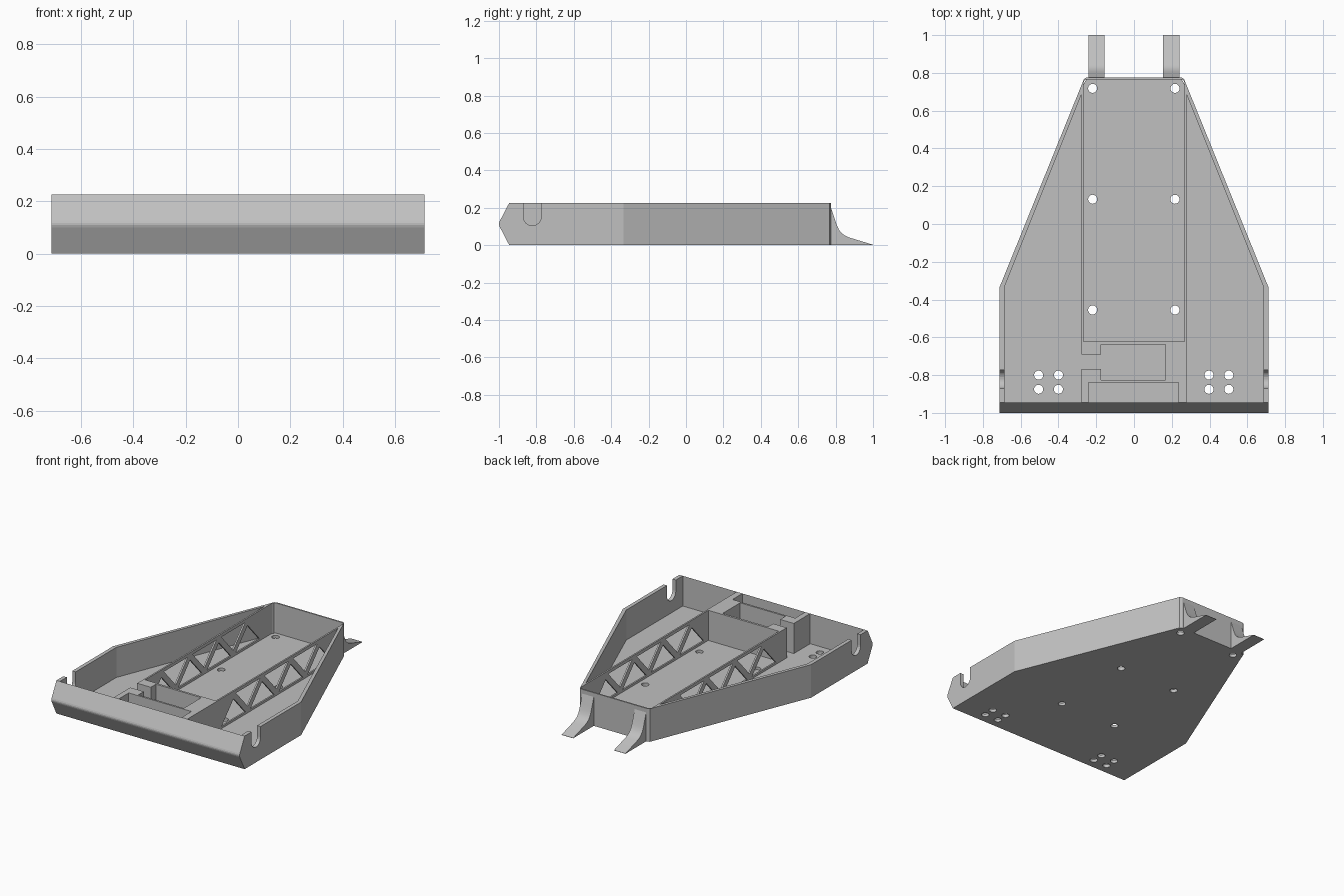
import bpy, bmesh, math
from mathutils import Vector

if "Cube" in bpy.data.objects:
    bpy.data.objects.remove(bpy.data.objects["Cube"], do_unlink=True)

H = 0.226        # wall height
FLOOR = 0.02     # floor thickness
FRONT = -0.945   # inner face of the front bumper
SHOULDER = -0.335  # where the sides begin to taper

grey = bpy.data.materials.new("plain grey")
grey.use_nodes = True
colour = (0.53, 0.53, 0.53, 1)
grey.diffuse_color = colour
grey.node_tree.nodes["Principled BSDF"].inputs["Base Color"].default_value = colour


def plate(name, outline, low, high, axis="z", holes=()):
    """Extrude an (x, y) outline along z, or a (y, z) outline along x, with holes."""
    if axis == "z":
        place, normal = (lambda a, b: (a, b, low)), Vector((0, 0, 1))
    else:
        place, normal = (lambda a, b: (low, a, b)), Vector((1, 0, 0))
    bm = bmesh.new()
    edges = []
    for loop in (outline, *holes):
        verts = [bm.verts.new(place(a, b)) for a, b in loop]
        edges += [bm.edges.new((verts[i - 1], verts[i])) for i in range(len(verts))]
    bmesh.ops.triangle_fill(bm, use_beauty=True, use_dissolve=False, edges=edges, normal=normal)
    grown = bmesh.ops.extrude_face_region(bm, geom=bm.faces[:], use_keep_orig=True)
    top = [g for g in grown["geom"] if isinstance(g, bmesh.types.BMVert)]
    bmesh.ops.translate(bm, verts=top, vec=normal * (high - low))
    bmesh.ops.recalc_face_normals(bm, faces=bm.faces[:])
    mesh = bpy.data.meshes.new(name)
    bm.to_mesh(mesh)
    bm.free()
    mesh.materials.append(grey)
    obj = bpy.data.objects.new(name, mesh)
    bpy.context.collection.objects.link(obj)
    return obj


def mirrored(half):
    return half + [(-x, y) for x, y in reversed(half)]


def arc(x, y, r, start, sweep, n):
    return [(x + r * math.cos(start + sweep * i / n), y + r * math.sin(start + sweep * i / n))
            for i in range(n + 1)]


def circle(x, y, r=0.024):
    return arc(x, y, r, 0, math.tau, 20)[:-1]


# Floor with screw holes
screws = [circle(x, y) for x in (-0.219, 0.217) for y in (-0.455, 0.131, 0.718)]
screws += [circle(x, y) for x in (-0.505, -0.4, 0.397, 0.502) for y in (-0.875, -0.8)]
plate("floor", mirrored([(0.7, FRONT), (0.7, SHOULDER), (0.265, 0.745), (0.25, 0.77)]),
      0, FLOOR, holes=screws)

# Tapered rear wall, one continuous band with softened corners
outer = [(0.712, SHOULDER), (0.272, 0.75), (0.265, 0.768), (0.25, 0.776)]
inner = [(0.686, SHOULDER), (0.278, 0.685), (0.267, 0.685), (0.267, 0.75),
         (0.262, 0.761), (0.25, 0.766)]
plate("rear_wall", mirrored(outer) + mirrored(inner)[::-1], 0, H)

# Straight side walls, each with a round-bottomed cable notch
notch = arc(-0.822, 0.152, 0.048, math.pi, math.pi, 12)
side = [(FRONT, 0), (FRONT, H), (-0.87, H), *notch, (-0.774, H), (SHOULDER, H), (SHOULDER, 0)]
plate("left_side_wall", side, 0.686, 0.712, "x")
plate("right_side_wall", side, -0.712, -0.686, "x")

# Truss walls beside the central bay
pitch, bar, low, high = 0.31, 0.026, 0.035, 0.204
drop = (high - low) * bar * 2 / pitch
openings = []
for i in range(7):
    y = -0.6 + i * pitch / 2
    base, tip = (low, high - drop) if i % 2 == 0 else (high, low + drop)
    openings.append([(y + bar, base), (y + pitch - bar, base), (y + pitch / 2, tip)])
truss = [(-0.622, 0.01), (0.685, 0.01), (0.685, H), (-0.622, H)]
plate("left_truss_wall", truss, 0.267, 0.278, "x", openings)
plate("right_truss_wall", truss, -0.278, -0.267, "x", openings)

# Front block: switch pocket with a side channel, and a pocket open to the bumper
block = [(0.278, -0.622), (-0.278, -0.622), (-0.278, -0.692), (-0.175, -0.692),
         (-0.175, -0.637), (0.168, -0.637), (0.168, -0.825), (-0.175, -0.825),
         (-0.175, -0.768), (-0.278, -0.768), (-0.278, FRONT), (-0.24, FRONT),
         (-0.24, -0.838), (0.235, -0.838), (0.235, FRONT), (0.278, FRONT)]
plate("switch_block", block, 0.01, H)

# Front bumper: wedge with a blunt ridge at mid height
wedge = [(FRONT, 0), (FRONT, H), (-0.997, 0.126), (-1, 0.117), (-1, 0.109), (-0.997, 0.1)]
plate("front_bumper", wedge, -0.712, 0.712, "x")

# Rear ramps: curved forks that sweep down to the ground
sweep = [(0.77, 0.215), (0.782, 0.18), (0.795, 0.14), (0.807, 0.106), (0.818, 0.082),
         (0.832, 0.064), (0.85, 0.051), (0.875, 0.04), (1.0, 0.002), (1.0, 0), (0.77, 0)]
for name, x in (("right_rear_ramp", -0.242), ("left_rear_ramp", 0.154)):
    ramp = plate(name, sweep, x, x + 0.087, "x")
    bpy.ops.object.select_all(action="DESELECT")
    ramp.select_set(True)
    bpy.context.view_layer.objects.active = ramp
    bpy.ops.object.shade_smooth_by_angle(angle=math.radians(30))
